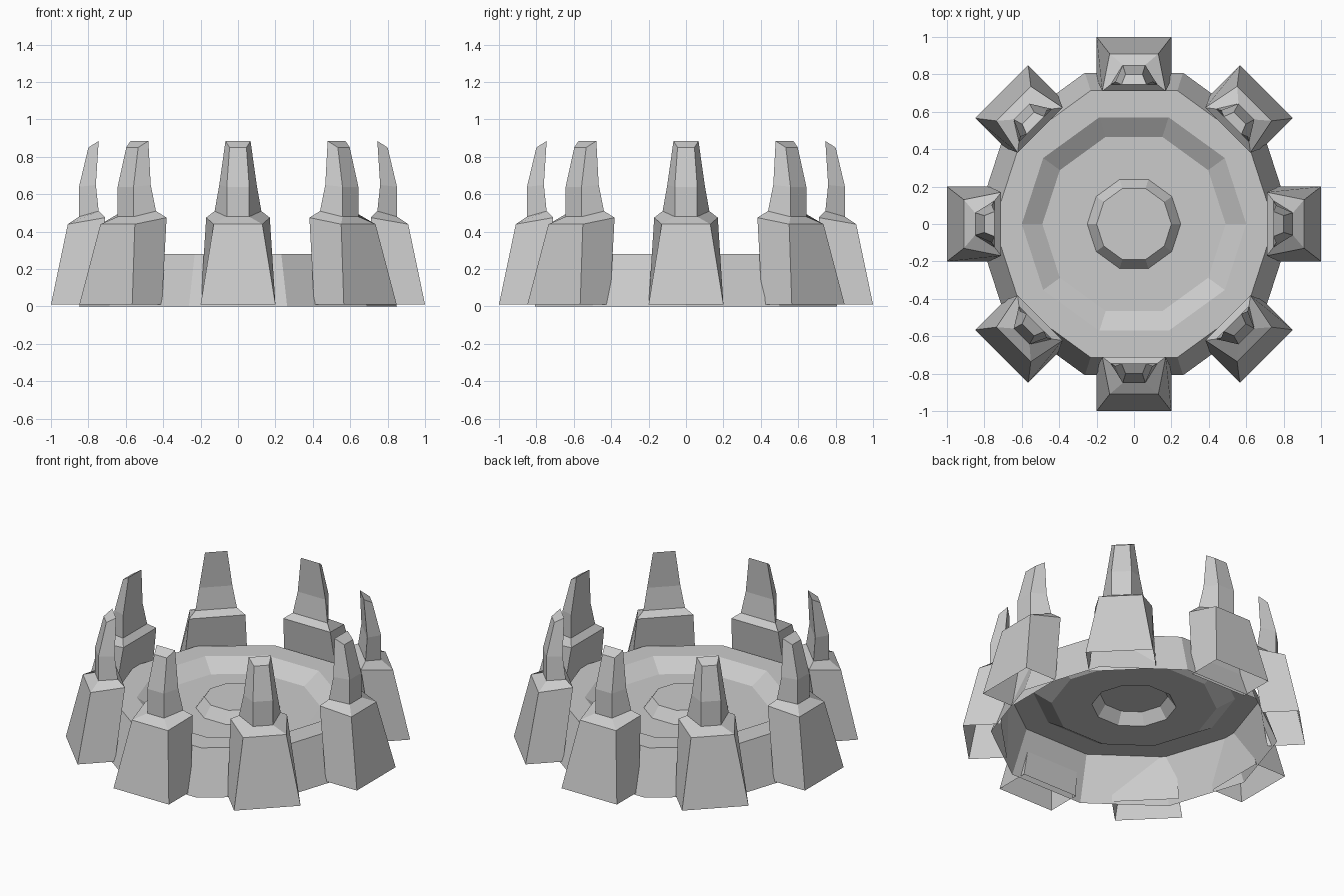
import bpy, bmesh
from math import cos, sin, pi

if "Cube" in bpy.data.objects:
    bpy.data.objects.remove(bpy.data.objects["Cube"])


def loft(name, rings):
    """Join successive vertex rings with quads and cap the last one; the bottom stays open."""
    bm = bmesh.new()
    loops = [[bm.verts.new(p) for p in ring] for ring in rings]
    for a, b in zip(loops, loops[1:]):
        n = len(a)
        for i in range(n):
            j = (i + 1) % n
            bm.faces.new((a[i], a[j], b[j], b[i]))
    bm.faces.new(loops[-1])
    me = bpy.data.meshes.new(name)
    bm.to_mesh(me)
    bm.free()
    ob = bpy.data.objects.new(name, me)
    bpy.context.collection.objects.link(ob)
    return ob


# Ten-sided platform: sloped wall, rim, sunken floor, raised centre (radius, z)
platform = [(0.85, 0), (0.75, 0.28), (0.6, 0.28), (0.49, 0.21), (0.25, 0.21), (0.2, 0.28)]
loft("platform", [[(r * cos(i * pi / 5), r * sin(i * pi / 5), z) for i in range(10)]
                  for r, z in platform])

# Pillar sections: outer (radius, half width, z), inner (radius, half width, z)
sections = [
    ((1.00, 0.20, 0.01), (0.775, 0.20, 0.01)),    # block foot
    ((0.91, 0.13, 0.44), (0.71, 0.17, 0.475)),    # block top
    ((0.85, 0.06, 0.48), (0.745, 0.125, 0.51)),   # spire foot
    ((0.85, 0.06, 0.64), (0.76, 0.10, 0.65)),     # spire bend
    ((0.80, 0.045, 0.85), (0.745, 0.067, 0.885)), # spire tip
]
rings = [[(ro, -wo, zo), (ro, wo, zo), (ri, wi, zi), (ri, -wi, zi)]
         for (ro, wo, zo), (ri, wi, zi) in sections]

# Eight pillars around the platform
for k in range(8):
    pillar = loft(f"pillar_{k + 1}", rings)
    pillar.rotation_euler.z = k * pi / 4
